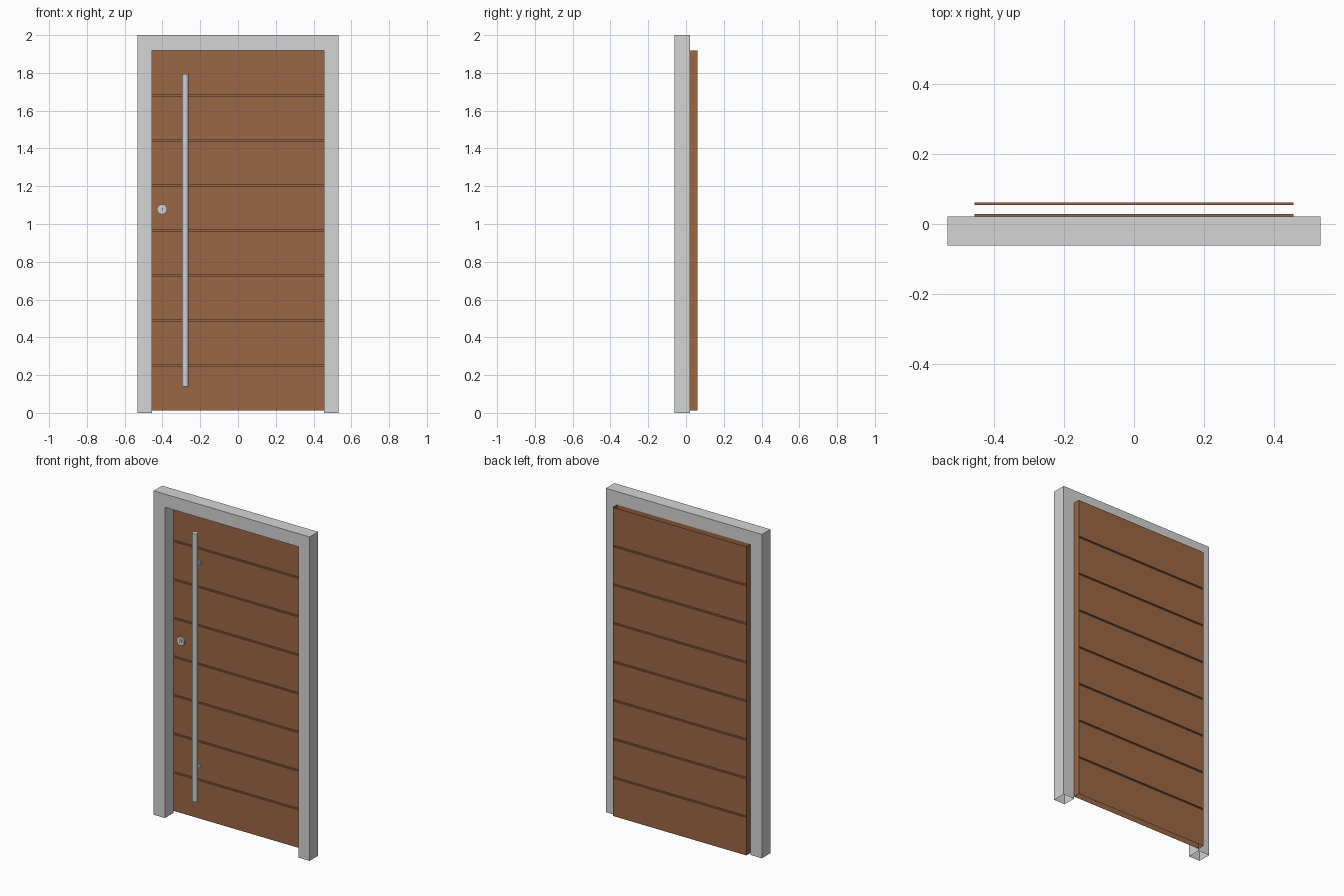
import bpy, bmesh, math
from mathutils import Matrix

if "Cube" in bpy.data.objects:
    bpy.data.objects.remove(bpy.data.objects["Cube"])


def material(name, rgb):
    m = bpy.data.materials.new(name)
    m.diffuse_color = (*rgb, 1)
    m.use_nodes = True
    m.node_tree.nodes["Principled BSDF"].inputs["Base Color"].default_value = m.diffuse_color
    return m


grey = material("frame grey", (0.66, 0.66, 0.66))
brown = material("wood brown", (0.33, 0.135, 0.06))
steel = material("brushed steel", (0.62, 0.62, 0.61))
dark = material("keyhole dark", (0.05, 0.05, 0.05))

HW, IN = 0.533, 0.456            # frame outer and inner half widths
YF, YM, YB = -0.062, 0.021, 0.062  # frame front, frame back, door back
Z0, Z1 = 0.013, 1.919            # door bottom and top


def finish(name, bm, mat):
    me = bpy.data.meshes.new(name)
    bm.to_mesh(me)
    bm.free()
    me.materials.append(mat)
    ob = bpy.data.objects.new(name, me)
    bpy.context.collection.objects.link(ob)
    return ob


# Frame: one inverted U, open under both jambs
bm = bmesh.new()
u = [(-HW, 0), (-HW, 2), (HW, 2), (HW, 0), (IN, 0), (IN, Z1), (-IN, Z1), (-IN, 0)]
f = [bm.verts.new((x, YF, z)) for x, z in u]
b = [bm.verts.new((x, YM, z)) for x, z in u]
for ring in (f, b):
    for idx in ((0, 1, 6, 7), (1, 2, 5, 6), (2, 3, 4, 5)):
        bm.faces.new([ring[i] for i in idx])
for i in (0, 1, 2, 4, 5, 6):
    bm.faces.new((f[i], f[i + 1], b[i + 1], b[i]))
bmesh.ops.recalc_face_normals(bm, faces=bm.faces)
finish("door_frame", bm, grey)

# Door leaf: grooved front and back sheets with flat sides, open top and bottom
bm = bmesh.new()
GROOVE, DEPTH, BOARDS = 0.005, 0.008, 8
profile = [(0, Z0)]
for i in range(1, BOARDS):
    z = Z0 + (Z1 - Z0) * i / BOARDS
    profile += [(0, z - GROOVE), (DEPTH, z - GROOVE), (DEPTH, z + GROOVE), (0, z + GROOVE)]
profile.append((0, Z1))
for y0, s in ((YM, 1), (YB, -1)):
    rows = [[bm.verts.new((x * s, y0 + d * s, z)) for x in (-IN, IN)] for d, z in profile]
    for lo, hi in zip(rows, rows[1:]):
        bm.faces.new((lo[0], lo[1], hi[1], hi[0]))
for s in (-1, 1):
    ys = (YM, YB) if s > 0 else (YB, YM)
    bm.faces.new([bm.verts.new((s * IN, y, z)) for y, z in
                  ((ys[0], Z0), (ys[1], Z0), (ys[1], Z1), (ys[0], Z1))])
finish("door_leaf", bm, brown)


def cylinder(name, r, length, loc, axis, mat, sides=24):
    bm = bmesh.new()
    bmesh.ops.create_cone(bm, cap_ends=True, segments=sides, radius1=r, radius2=r, depth=length)
    if axis == "Y":
        bm.transform(Matrix.Rotation(math.pi / 2, 4, "X"))
    for face in bm.faces:
        face.smooth = len(face.verts) == 4
    for e in bm.edges:
        e.smooth = all(len(g.verts) == 4 for g in e.link_faces)
    ob = finish(name, bm, mat)
    ob.location = loc
    return ob


# Long pull handle with two standoffs
HX, HY = -0.279, -0.022
cylinder("pull_handle", 0.0175, 1.655, (HX, HY, 0.966), "Z", steel)
for label, z in (("upper", 1.595), ("lower", 0.338)):
    cylinder(label + "_standoff", 0.008, YM - HY, (HX, (YM + HY) / 2, z), "Y", steel, 16)
    cylinder(label + "_rosette", 0.013, 0.006, (HX, YM - 0.003, z), "Y", steel, 16)

# Lock: round plate, raised barrel and key slot
LX, LZ = -0.402, 1.078
cylinder("lock_plate", 0.027, 0.01, (LX, YM - 0.005, LZ), "Y", steel)
cylinder("lock_barrel", 0.012, 0.004, (LX, YM - 0.012, LZ), "Y", steel, 16)
bm = bmesh.new()
bmesh.ops.create_cube(bm, size=1)
bmesh.ops.scale(bm, vec=(0.003, 0.001, 0.014), verts=bm.verts)
finish("key_slot", bm, dark).location = (LX, YM - 0.0143, LZ)
